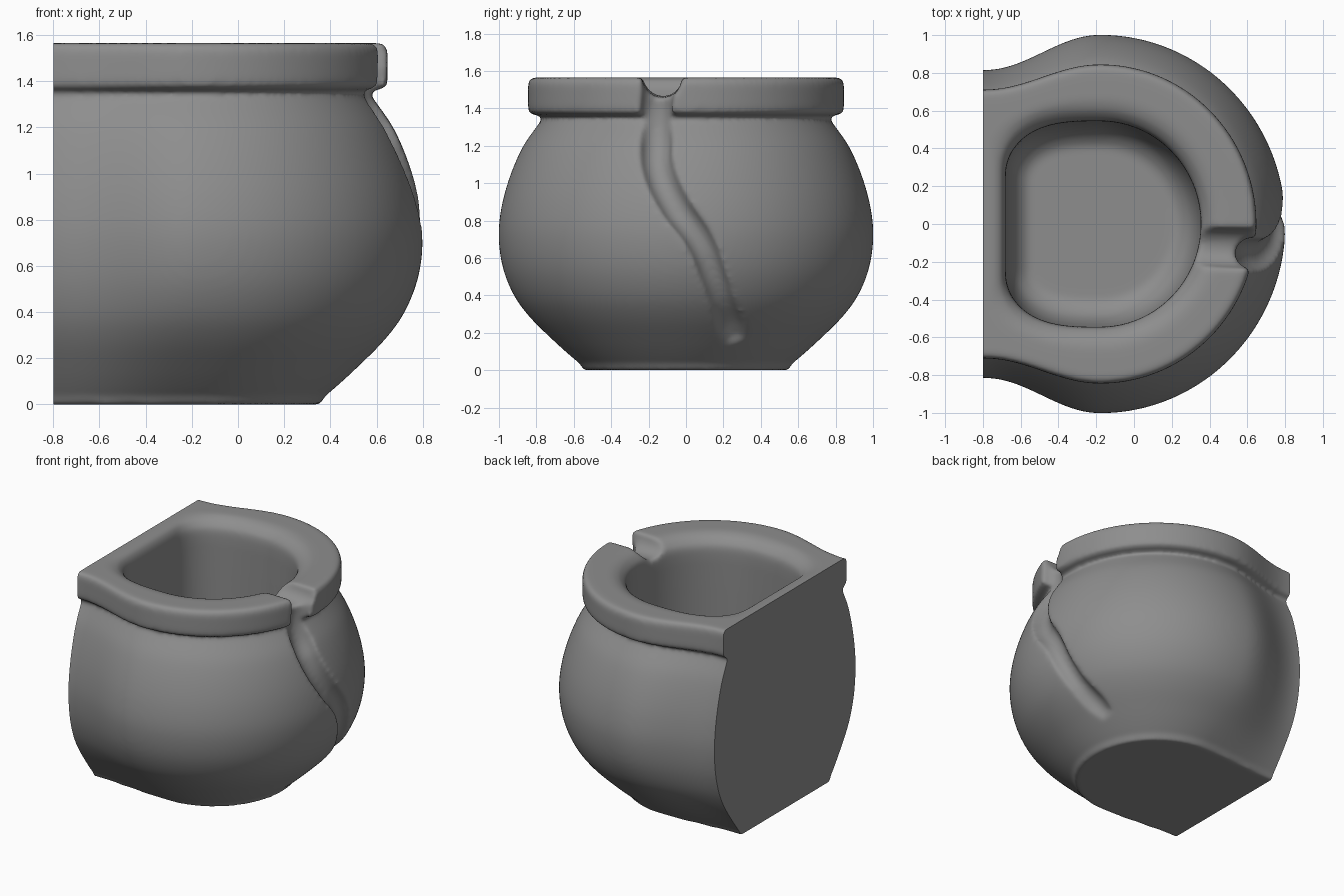
import bpy, bmesh, math

if "Cube" in bpy.data.objects:
    bpy.data.objects.remove(bpy.data.objects["Cube"])

CX = -0.18         # centre of the round part


def back(r):       # half width where the pot meets the flat back
    return 0.51 + (r - 0.54) * 0.66


def catmull(rows, n):
    out = []
    for i in range(len(rows) - 1):
        p = [rows[max(i - 1, 0)], rows[i], rows[i + 1], rows[min(i + 2, len(rows) - 1)]]
        for k in range(n):
            t = k / n
            out.append(tuple(0.5 * (2 * b + (c - a) * t + (2 * a - 5 * b + 4 * c - d) * t * t
                                    + (3 * b - a - 3 * c + d) * t ** 3) for a, b, c, d in zip(*p)))
    return out + [rows[-1]]


def ring(z, r, b, xb, k):
    """Half circle in front, then sides that flare (k=0) or round off (k=1) to a flat back."""
    pts = [(CX + 0.98 * r * math.cos(a), r * math.sin(a), z)
           for a in (math.pi * (i / 64 - 0.5) for i in range(65))]
    side = []
    for i in range(1, 25):
        s = math.sin(math.pi / 2 * i / 24)
        flare = 0.5 * (1 + math.cos(math.pi * min(1, s * (CX - xb) / (CX + 0.79))))
        oval = math.sqrt(max(0, 1 - s ** 3))
        side.append((CX - (CX - xb) * s, b + (r - b) * (flare * (1 - k) + oval * k), z))
    return pts + side + [(x, -y, z) for x, y, z in reversed(side)]


# Outer wall: radius, height
belly = [(0.56, 0.03), (0.61, 0.07), (0.705, 0.155), (0.832, 0.28), (0.92, 0.40), (0.98, 0.55),
         (1.002, 0.72), (0.985, 0.88), (0.94, 1.04), (0.875, 1.19), (0.80, 1.30), (0.765, 1.345)]
belly = catmull(belly, 4)
rim = [(0.77, 1.360), (0.82, 1.366), (0.842, 1.38), (0.845, 1.41), (0.845, 1.53),
       (0.838, 1.553), (0.82, 1.565)]
rows = [(z, r, back(r), -0.86, 0) for r, z in [(0.55, 0.0), (0.556, 0.012)] + belly + rim]
# Mouth and cavity: height, radius, back half width, back x, roundness
rows += [(1.565, 0.66, 0.40, -0.75, 0.8)]
rows += catmull([(1.553, 0.61, 0.31, -0.71, 1), (1.52, 0.57, 0.28, -0.69, 1), (1.46, 0.545, 0.26, -0.68, 1),
                 (1.2, 0.55, 0.26, -0.68, 1), (0.8, 0.56, 0.26, -0.68, 1), (0.4, 0.54, 0.26, -0.67, 1),
                 (0.22, 0.49, 0.26, -0.63, 1), (0.15, 0.41, 0.24, -0.56, 1)], 3)

bm = bmesh.new()
loops = [[bm.verts.new(p) for p in ring(*row)] for row in rows]
n = len(loops[0])
for lo, hi in zip(loops, loops[1:]):
    for i in range(n):
        j = (i + 1) % n
        bm.faces.new((lo[i], lo[j], hi[j], hi[i]))
bm.faces.new(loops[0][::-1])
bm.faces.new(loops[-1])
bmesh.ops.recalc_face_normals(bm, faces=bm.faces)
mesh = bpy.data.meshes.new("pot")
bm.to_mesh(mesh)
bm.free()
pot = bpy.data.objects.new("pot", mesh)
bpy.context.collection.objects.link(pot)


def radius_at(z):
    for (r0, z0), (r1, z1) in zip(belly, belly[1:]):
        if z0 <= z <= z1:
            return r0 + (r1 - r0) * (z - z0) / (z1 - z0)
    return belly[-1][0]


def surface_x(y, z):
    return CX + 0.98 * math.sqrt(radius_at(z) ** 2 - y * y)


def tube(name, path):
    """Round cutter along points of x, y, z, radius."""
    cu = bpy.data.curves.new(name, 'CURVE')
    cu.dimensions = '3D'
    cu.bevel_depth = 1.0
    cu.bevel_resolution = 6
    cu.use_fill_caps = True
    sp = cu.splines.new('BEZIER')
    sp.bezier_points.add(len(path) - 1)
    for bp, (x, y, z, rad) in zip(sp.bezier_points, path):
        bp.co, bp.radius = (x, y, z), rad
        bp.handle_left_type = bp.handle_right_type = 'AUTO'
    ob = bpy.data.objects.new(name, cu)
    bpy.context.collection.objects.link(ob)
    to_mesh(ob)
    return ob


def to_mesh(ob):
    bpy.ops.object.select_all(action='DESELECT')
    ob.select_set(True)
    bpy.context.view_layer.objects.active = ob
    bpy.ops.object.convert(target='MESH')


# Cutters: a notch through the rim, then a drip groove down the belly
notch = tube("notch_cutter", [(0.2, -0.12, 1.575, 0.105), (0.45, -0.125, 1.565, 0.105),
                              (0.9, -0.14, 1.53, 0.105)])
path = [(0.635, -0.15, 1.62, 0.088), (0.635, -0.155, 1.5, 0.088), (0.615, -0.16, 1.37, 0.085)]
for y, z, rad, off in [(-0.16, 1.25, 0.085, 0.012), (-0.155, 1.1, 0.083, 0.005), (-0.07, 0.9, 0.08, 0.005),
                       (0.07, 0.7, 0.075, 0.005), (0.15, 0.5, 0.07, 0.01),
                       (0.20, 0.35, 0.07, 0.025), (0.25, 0.2, 0.085, 0.06), (0.28, 0.12, 0.085, 0.10)]:
    path.append((surface_x(y, z) + off, y, z, rad))
groove = tube("groove_cutter", path)

# Block that trims the flat back
bpy.ops.mesh.primitive_cube_add(size=4, location=(-2.8, 0, 0.8))
trim = bpy.context.object
trim.name = "back_cutter"


def cut(ob, cutter):
    m = ob.modifiers.new("cut", 'BOOLEAN')
    m.operation, m.solver, m.object = 'DIFFERENCE', 'EXACT', cutter
    cutter.hide_render = True


# Carve, soften the edges, then slice the back flat
cut(pot, notch)
cut(pot, groove)
rm = pot.modifiers.new("remesh", 'REMESH')
rm.mode, rm.voxel_size, rm.use_smooth_shade = 'VOXEL', 0.015, True
sm = pot.modifiers.new("soften", 'SMOOTH')
sm.factor, sm.iterations = 0.5, 12
cut(pot, trim)
to_mesh(pot)
for helper in (notch, groove, trim):
    bpy.data.objects.remove(helper)
bpy.context.view_layer.objects.active = pot
pot.select_set(True)
bpy.ops.object.shade_smooth_by_angle(angle=math.radians(50))

# Dark grey clay
mat = bpy.data.materials.new("dark_grey")
mat.diffuse_color = (0.27, 0.27, 0.27, 1)
mat.use_nodes = True
mat.node_tree.nodes["Principled BSDF"].inputs["Base Color"].default_value = mat.diffuse_color
pot.data.materials.clear()
pot.data.materials.append(mat)
